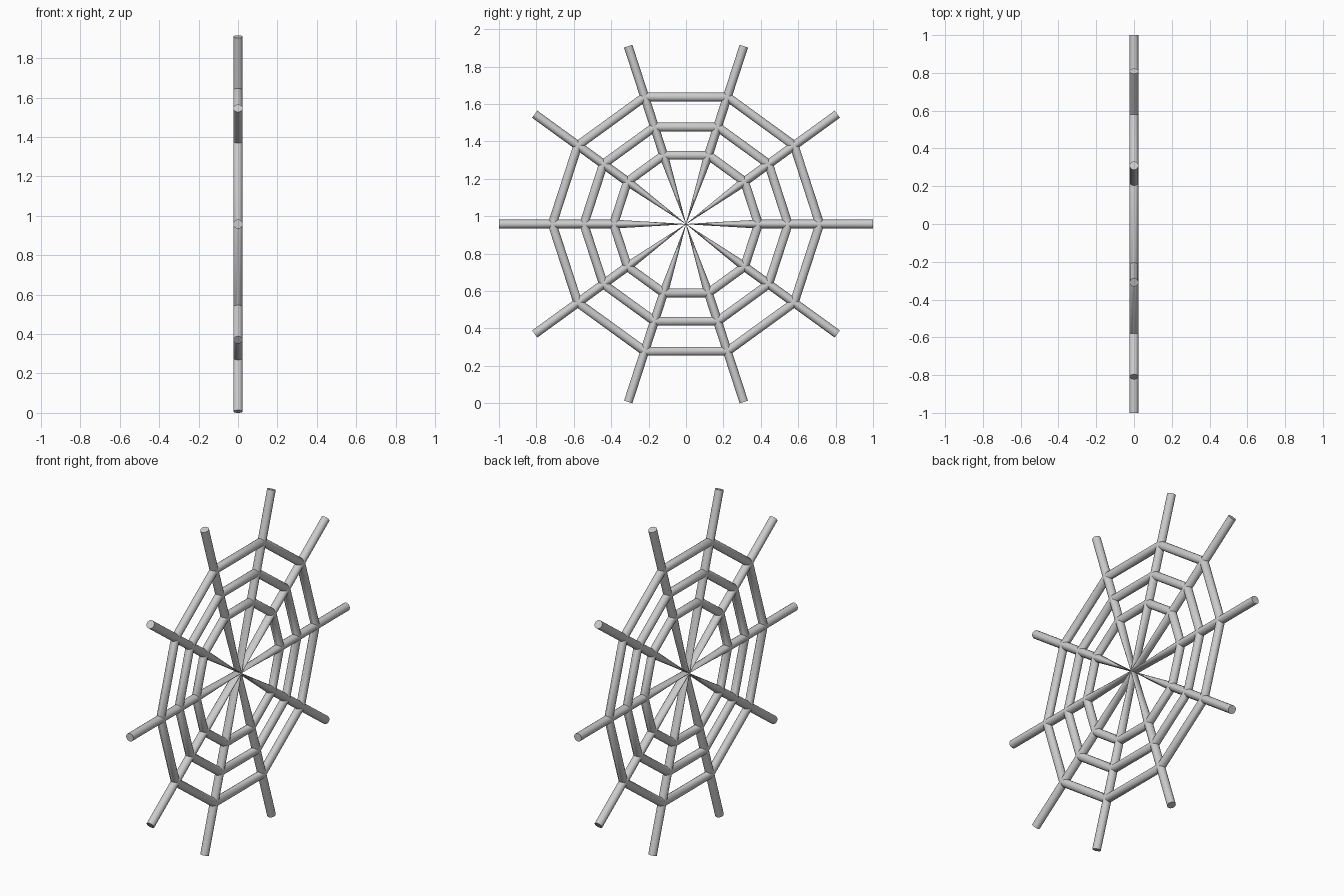
import bpy, bmesh, math
from mathutils import Vector

if "Cube" in bpy.data.objects:
    bpy.data.objects.remove(bpy.data.objects["Cube"])

SPOKES, SIDES, R, CZ = 10, 16, 0.0235, 0.958
X = Vector((1, 0, 0))


def direction(i):
    a = 2 * math.pi * i / SPOKES
    return Vector((0, math.cos(a), math.sin(a)))


def section(bm, centre, across):
    # round cross-section, 'across' is its in-plane half width vector
    return [bm.verts.new(centre + X * R * math.cos(t) + across * math.sin(t))
            for t in (2 * math.pi * k / SIDES for k in range(SIDES))]


def bridge(bm, a, b):
    for k in range(SIDES):
        n = (k + 1) % SIDES
        bm.faces.new((a[k], a[n], b[n], b[k]))


def finish(bm, name):
    bmesh.ops.recalc_face_normals(bm, faces=bm.faces)
    me = bpy.data.meshes.new(name)
    bm.to_mesh(me)
    bm.free()
    ob = bpy.data.objects.new(name, me)
    ob.location.z = CZ
    bpy.context.collection.objects.link(ob)
    bpy.context.view_layer.objects.active = ob
    ob.select_set(True)
    bpy.ops.object.shade_smooth_by_angle(angle=math.radians(30))
    ob.select_set(False)


# radial spokes, pinched in the wheel plane towards the hub
for i in range(SPOKES):
    bm = bmesh.new()
    d = direction(i)
    side = X.cross(d)
    loops = [section(bm, d * r, side * w)
             for r, w in ((0, 0.0008), (0.385, R), (1.0, R))]
    for a, b in zip(loops, loops[1:]):
        bridge(bm, a, b)
    bm.faces.new(loops[0])
    bm.faces.new(loops[-1])
    finish(bm, f"spoke_{i + 1}")

# three ten-sided rings with mitred corners
for name, r in (("inner_ring", 0.387), ("middle_ring", 0.546), ("outer_ring", 0.715)):
    bm = bmesh.new()
    mitre = R / math.cos(math.pi / SPOKES)
    loops = [section(bm, direction(i) * r, direction(i) * mitre) for i in range(SPOKES)]
    for i in range(SPOKES):
        bridge(bm, loops[i], loops[(i + 1) % SPOKES])
    finish(bm, name)
